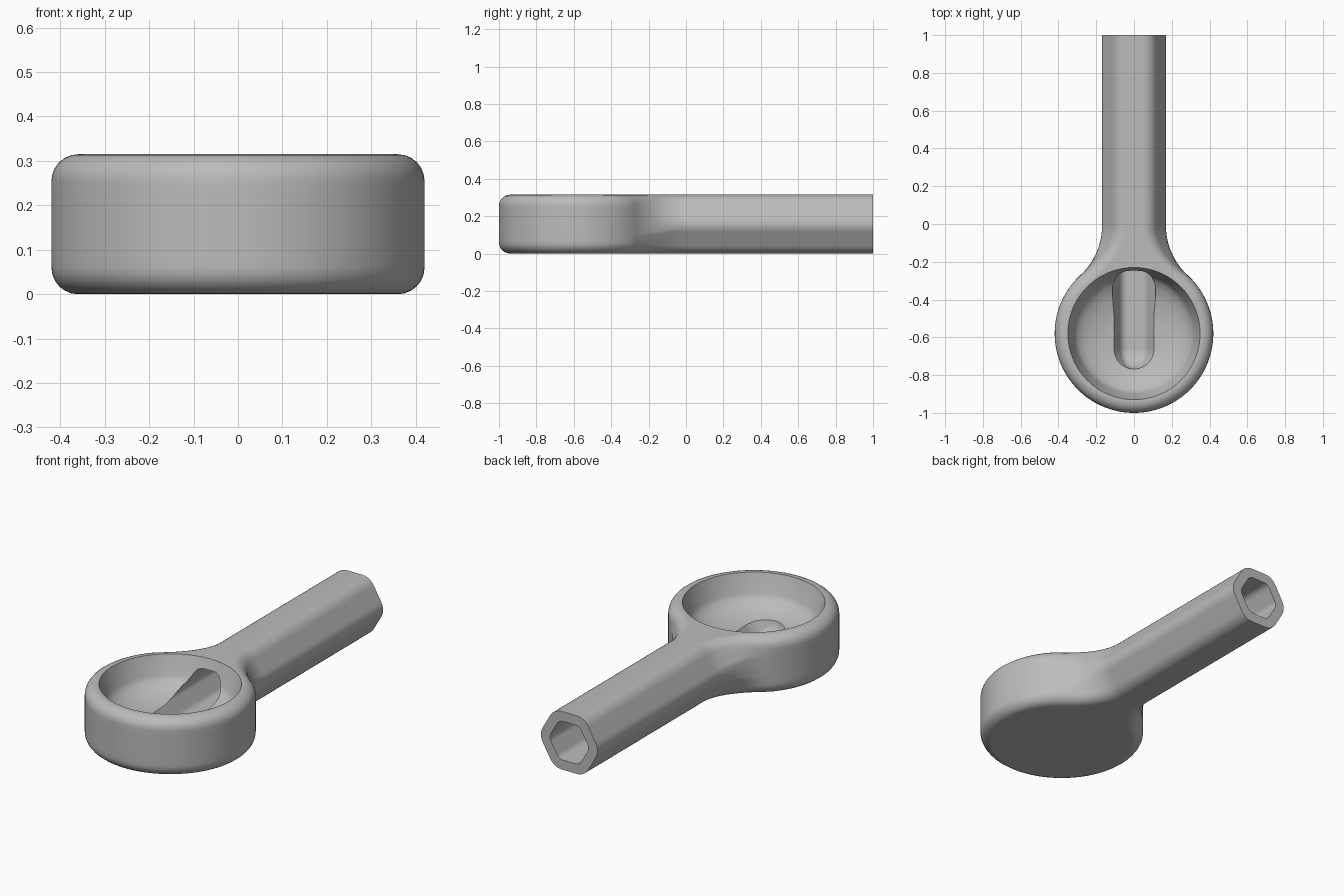
import bpy, bmesh
from math import sin, cos, pi, sqrt, atan2, radians
from mathutils import Vector

cube = bpy.data.objects.get("Cube")
if cube:
    bpy.data.objects.remove(cube)

H = 0.315               # overall thickness
MID = H / 2
HEAD = Vector((0, -0.58))
HEAD_R = 0.42
BEVEL = 0.06
STEPS = 7               # points per rounded corner

grey = bpy.data.materials.new("grey")
grey.use_nodes = True
grey.diffuse_color = (0.5, 0.5, 0.5, 1)
bsdf = grey.node_tree.nodes["Principled BSDF"]
bsdf.inputs["Base Color"].default_value = (0.5, 0.5, 0.5, 1)
bsdf.inputs["Roughness"].default_value = 0.6


def loft(name, rings, closed=True):
    """Skin a list of equal-length point rings and cap every open side."""
    bm = bmesh.new()
    vs = [[bm.verts.new(p) for p in ring] for ring in rings]
    n = len(rings[0])
    for a, b in zip(vs, vs[1:]):
        for i in range(n if closed else n - 1):
            j = (i + 1) % n
            bm.faces.new((a[i], a[j], b[j], b[i]))
    bm.faces.new(vs[0])
    bm.faces.new(vs[-1])
    if not closed:
        bm.faces.new([r[0] for r in vs] + [r[-1] for r in reversed(vs)])
    bmesh.ops.recalc_face_normals(bm, faces=bm.faces[:])
    mesh = bpy.data.meshes.new(name)
    bm.to_mesh(mesh)
    bm.free()
    mesh.materials.append(grey)
    obj = bpy.data.objects.new(name, mesh)
    bpy.context.collection.objects.link(obj)
    return obj


def rounded_hex(apothem, radius, corners):
    """Points of a flat-topped rounded hexagon at the given corner numbers."""
    pts = []
    for k in corners:
        a = radians(60 * k)
        c = Vector((cos(a), sin(a))) * 2 * (apothem - radius) / sqrt(3)
        for s in range(STEPS):
            t = a + radians(-30 + 60 * s / (STEPS - 1))
            pts.append(c + radius * Vector((cos(t), sin(t))))
    return pts


# Side profiles as (inset, height), bottom to top
hex_half = rounded_hex(MID, 0.08, (-1, 0, 1))
W = max(p.x for p in hex_half)
handle_profile = [Vector((W - p.x, MID + p.y)) for p in hex_half]

quarter = [pi / 2 * s / (STEPS - 1) for s in range(STEPS)]
low = [Vector((BEVEL * (1 - sin(a)), BEVEL * (1 - cos(a)))) for a in quarter]
wall = [Vector((0, BEVEL + (H - 2 * BEVEL) * (s + 1) / (STEPS + 1))) for s in range(STEPS)]
high = [Vector((p.x, H - p.y)) for p in reversed(low)]
head_profile = low + wall + high

# Plan outline: straight handle, concave neck fillet, round head
R = 0.35
neck = Vector((W + R, HEAD.y + sqrt((R + HEAD_R) ** 2 - (W + R) ** 2)))
touch = atan2(neck.y - HEAD.y, neck.x)
outline = [(Vector((W, 1 - s * (1 - neck.y) / 4)), Vector((1, 0))) for s in range(4)]
for s in range(20):
    a = pi + touch * s / 20
    d = Vector((cos(a), sin(a)))
    outline.append((neck + R * d, -d))
for s in range(49):
    a = touch - (touch + pi / 2) * s / 48
    d = Vector((cos(a), sin(a)))
    outline.append((HEAD + HEAD_R * d, d))
flip = Vector((-1, 1))
outline += [(p * flip, d * flip) for p, d in reversed(outline[:-1])]


def blend(y):
    """0 on the head, 1 on the handle, smooth across the neck."""
    t = min(1, max(0, (y + 0.31) / (neck.y + 0.31)))
    return t * t * (3 - 2 * t)


rings = []
for hp, tp in zip(head_profile, handle_profile):
    ring = []
    for p, d in outline:
        q = hp.lerp(tp, blend(p.y))
        e = p - d * q.x
        ring.append((e.x, e.y, q.y))
    rings.append(ring)
body = loft("head_and_handle", rings, closed=False)

# Dished bowl cutter
bowl_profile = [(0.355, 0.33), (0.35, H), (0.318, 0.215), (0.30, 0.19),
                (0.27, 0.168), (0.22, 0.147), (0.15, 0.132), (0.07, 0.126), (0.01, 0.125)]
bowl = loft("bowl_cutter", [
    [(r * cos(2 * pi * i / 96), HEAD.y + r * sin(2 * pi * i / 96), z) for i in range(96)]
    for r, z in bowl_profile])

# Hexagonal bore with a domed end, running from the handle tip into the bowl
bore_pts = rounded_hex(0.105, 0.045, range(6))
stations = [(1.1, 1), (-0.66, 1)]
stations += [(-0.66 - 0.11 * sin(a), cos(a)) for a in [radians(10 * k) for k in range(1, 9)]]
bore = loft("bore_cutter", [
    [(p.x * s, y, MID + p.y * s) for p in bore_pts] for y, s in stations])

# Cut the hollows
bpy.context.view_layer.objects.active = body
for cutter in (bowl, bore):
    mod = body.modifiers.new(cutter.name, "BOOLEAN")
    mod.operation = "DIFFERENCE"
    mod.solver = "EXACT"
    mod.object = cutter
    bpy.ops.object.modifier_apply(modifier=mod.name)
    bpy.data.objects.remove(cutter)

bpy.ops.object.select_all(action="DESELECT")
body.select_set(True)
bpy.ops.object.shade_smooth_by_angle(angle=radians(32))
weighted = body.modifiers.new("even_shading", "WEIGHTED_NORMAL")
weighted.keep_sharp = True
